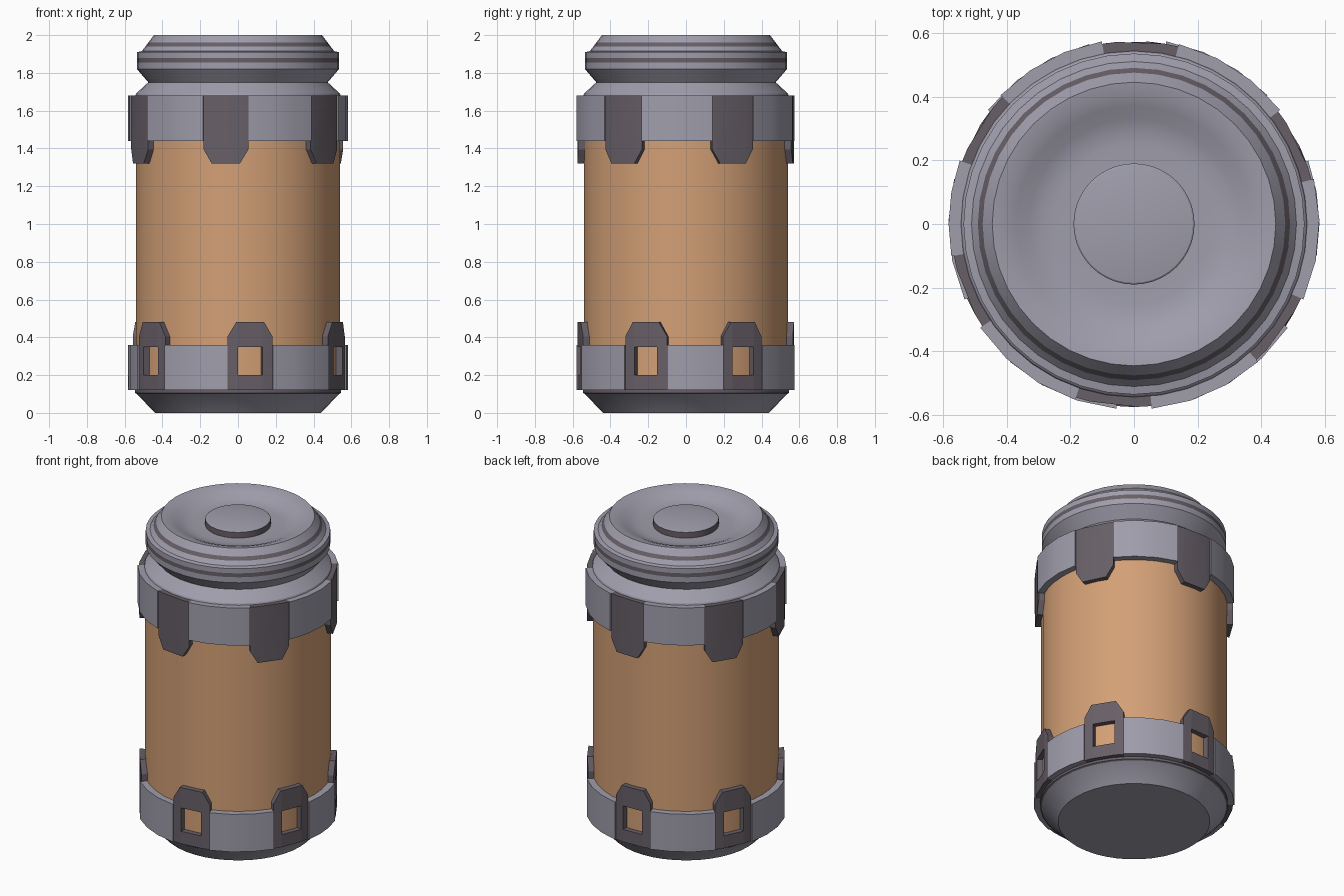
import bpy, bmesh, math

if "Cube" in bpy.data.objects:
    bpy.data.objects.remove(bpy.data.objects["Cube"])


def material(name, rgb):
    m = bpy.data.materials.new(name)
    m.diffuse_color = (*rgb, 1)
    m.use_nodes = True
    m.node_tree.nodes["Principled BSDF"].inputs["Base Color"].default_value = m.diffuse_color
    return m


GREY = material("steel grey", (0.35, 0.34, 0.41))
DARK = material("dark plum grey", (0.135, 0.115, 0.135))
ORANGE = material("warm orange", (0.65, 0.35, 0.18))


def finish(name, bm, mats):
    bmesh.ops.recalc_face_normals(bm, faces=bm.faces)
    me = bpy.data.meshes.new(name)
    bm.to_mesh(me)
    bm.free()
    for m in mats:
        me.materials.append(m)
    ob = bpy.data.objects.new(name, me)
    bpy.context.collection.objects.link(ob)
    bpy.ops.object.select_all(action='DESELECT')
    ob.select_set(True)
    bpy.context.view_layer.objects.active = ob
    bpy.ops.object.shade_smooth_by_angle(angle=math.radians(25))
    return ob


def lathe(name, profile, mats, stripes=(), segs=40):
    """Spin (r, z) points round z; 'stripes' lists profile steps using the second material."""
    bm = bmesh.new()
    rings = []
    for r, z in profile:
        rings.append([bm.verts.new((r * math.cos(2 * math.pi * i / segs),
                                    r * math.sin(2 * math.pi * i / segs), z)) for i in range(segs)])
    for k in range(len(rings) - 1):
        for i in range(segs):
            j = (i + 1) % segs
            f = bm.faces.new((rings[k][i], rings[k][j], rings[k + 1][j], rings[k + 1][i]))
            f.material_index = 1 if k in stripes else 0
    bm.faces.new(rings[0])
    bm.faces.new(rings[-1])
    return finish(name, bm, mats)


def strip(bm, columns, r0, r1):
    """Curved plate from (angle in degrees, z low, z high) columns."""
    cols = []
    for a, lo, hi in columns:
        c, s = math.cos(math.radians(a)), math.sin(math.radians(a))
        cols.append([bm.verts.new((r * c, r * s, z)) for r, z in
                     ((r0, lo), (r1, lo), (r1, hi), (r0, hi))])
    for p, q in zip(cols, cols[1:]):
        for k in range(4):
            n = (k + 1) % 4
            bm.faces.new((p[k], p[n], q[n], q[k]))
    bm.faces.new(cols[0])
    bm.faces.new(cols[-1])


# Orange tank
lathe("canister_body", [(0.54, 0.11), (0.54, 1.68)], [ORANGE])

# Bevelled foot with a thin dark seam
lathe("foot", [(0.44, 0), (0.535, 0.1), (0.545, 0.105), (0.545, 0.125)], [GREY, DARK], {1, 2})

# Neck, lid with two dark stripes, and dished top
lathe("lid", [(0.545, 1.675), (0.54, 1.69), (0.475, 1.75), (0.535, 1.82), (0.535, 1.855),
              (0.535, 1.88), (0.535, 1.91), (0.51, 1.915), (0.49, 1.94), (0.475, 1.96),
              (0.445, 2.0), (0.41, 1.995), (0.37, 1.98), (0.33, 1.96), (0.29, 1.948),
              (0.25, 1.945), (0.18, 1.945)], [GREY, DARK], {4, 8})

# Domed button in the dish
lathe("lid_button", [(0.19, 1.94), (0.19, 1.982), (0.185, 1.986), (0.14, 1.993),
                     (0.08, 1.998), (0.03, 2.0)], [GREY, DARK], {0})

# Two bands with clips; the lower set is the upper one turned over
ANGLES = [-96.5, -36, 26, 88, 148, 202]
HALF = 12
for name, angles, flip in (("upper", ANGLES, False),
                           ("lower", sorted(180 - a for a in ANGLES), True)):
    def span(lo, hi):
        return (1.8 - hi, 1.8 - lo) if flip else (lo, hi)

    band, clips = bmesh.new(), bmesh.new()
    for i, a in enumerate(angles):
        nxt = angles[i + 1] if i < 5 else angles[0] + 360
        start, end = a + HALF, nxt - HALF
        strip(band, [(start + (end - start) * t / 3, *span(1.44, 1.68)) for t in range(4)],
              0.535, 0.582)

        def column(d, lo=None, hi=1.68):
            tip = 1.32 + 0.075 * max(0, abs(d) - 7.5) / 4.5
            return (a + d, *span(tip if lo is None else lo, hi))

        if flip:  # clip with a window cut through to the tank
            strip(clips, [column(d) for d in (-12, -7.5, -6.5)], 0.535, 0.574)
            strip(clips, [column(d) for d in (6.5, 7.5, 12)], 0.535, 0.574)
            strip(clips, [column(d, 1.6) for d in (-6.5, 6.5)], 0.535, 0.574)
            strip(clips, [column(d, None, 1.45) for d in (-6.5, 6.5)], 0.535, 0.574)
        else:
            strip(clips, [column(d) for d in (-12, -7.5, 7.5, 12)], 0.535, 0.574)
    finish(name + "_band", band, [GREY])
    finish(name + "_clips", clips, [DARK])
